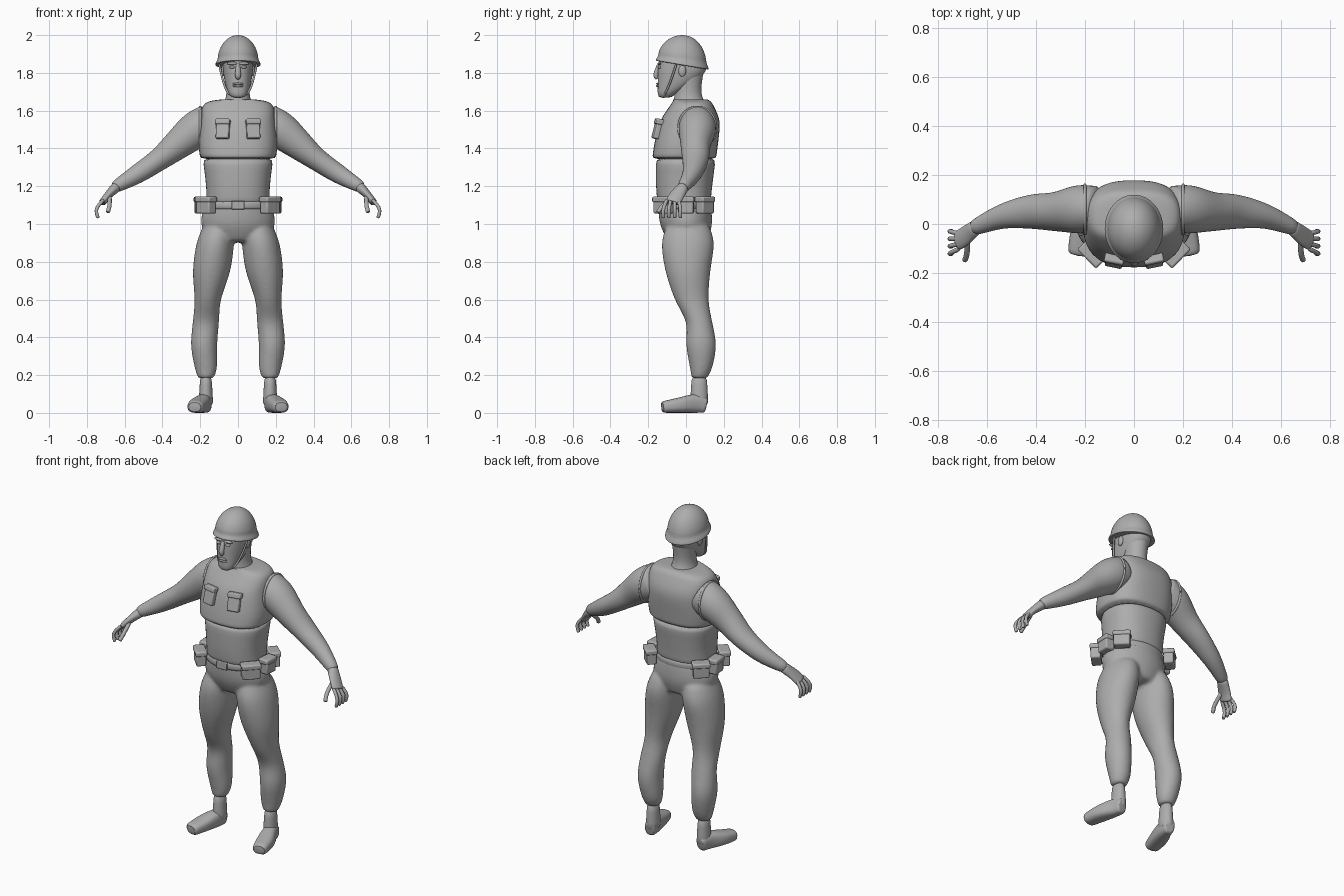
import bpy, bmesh, math
from mathutils import Vector, Matrix

if "Cube" in bpy.data.objects:
    bpy.data.objects.remove(bpy.data.objects["Cube"], do_unlink=True)

grey = bpy.data.materials.new("plain grey")
grey.use_nodes = True
colour = (.42, .42, .42, 1)
grey.diffuse_color = colour
grey.node_tree.nodes["Principled BSDF"].inputs["Base Color"].default_value = colour

SIDEWAYS = Vector((1, 0, 0))
BACKWARD = Vector((0, 1, 0))
UPWARD = Vector((0, 0, 1))


def flow(rows, steps=3):
    """Fill in sections along a smooth spline through the given ones."""
    points = [Vector(row) for row in rows]
    points = [points[0], *points, points[-1]]
    filled = []
    for a, b, c, d in zip(points, points[1:], points[2:], points[3:]):
        for i in range(steps):
            t = i / steps
            bend = (a * 2 - b * 5 + c * 4 - d) * t + (b * 3 - a - c * 3 + d) * t * t
            filled.append(b + ((c - a) + bend) * t / 2)
    return filled + [points[-1]]


def power(value, exponent):
    return math.copysign(abs(value) ** (2 / exponent), value)


def loft(bm, rows, across=SIDEWAYS, upright=False, sides=24, square=2):
    """Skin rounded sections: centre x, y, z, radius across, other radius."""
    rows = flow(rows)
    centres = [Vector(row[:3]) for row in rows]
    last = len(rows) - 1
    angles = [math.tau * i / sides for i in range(sides)]
    rings = []
    for i, centre in enumerate(centres):
        along = UPWARD
        if not upright:
            along = (centres[min(i + 1, last)] - centres[max(i - 1, 0)]).normalized()
        u = (across - along * across.dot(along)).normalized()
        v = along.cross(u) * rows[i][4]
        u = u * rows[i][3]
        rings.append([bm.verts.new(centre + u * power(math.cos(angle), square)
                                   + v * power(math.sin(angle), square)) for angle in angles])
    for lower, upper in zip(rings, rings[1:]):
        for i in range(sides):
            bm.faces.new((lower[i - 1], lower[i], upper[i], upper[i - 1]))
    bm.faces.new(rings[0])
    bm.faces.new(rings[-1])


def cord(bm, points, radius, across=SIDEWAYS):
    """Round tube of even thickness."""
    loft(bm, [(*point, radius, radius) for point in points], across, sides=10)


def ball(bm, centre, size):
    place = Matrix.Translation(centre) @ Matrix.Diagonal((*size, 1))
    bmesh.ops.create_uvsphere(bm, u_segments=16, v_segments=10, radius=1, matrix=place)


def box(bm, centre, size, turn=0, tilt=0):
    place = Matrix.Translation(centre) @ Matrix.Rotation(turn, 4, "Z") @ Matrix.Rotation(tilt, 4, "X")
    bmesh.ops.create_cube(bm, size=1, matrix=place @ Matrix.Diagonal((*size, 1)))


def finish(name, bm, mirror=False, rounded=True, bevel=0, blend=0):
    """Turn a bmesh into a smooth-shaded object with its modifiers."""
    bmesh.ops.recalc_face_normals(bm, faces=bm.faces[:])
    mesh = bpy.data.meshes.new(name)
    bm.to_mesh(mesh)
    bm.free()
    mesh.materials.append(grey)
    part = bpy.data.objects.new(name, mesh)
    bpy.context.scene.collection.objects.link(part)
    bpy.ops.object.select_all(action="DESELECT")
    part.select_set(True)
    bpy.context.view_layer.objects.active = part
    bpy.ops.object.shade_smooth_by_angle(angle=math.radians(50))
    if mirror:
        part.modifiers.new("mirror", "MIRROR").use_mirror_merge = False
    if bevel:
        edge = part.modifiers.new("bevel", "BEVEL")
        edge.width, edge.segments = bevel, 2
    if rounded:
        part.modifiers.new("subdivide", "SUBSURF").render_levels = 1
    if blend:
        merge = part.modifiers.new("blend", "REMESH")
        merge.mode, merge.voxel_size, merge.use_smooth_shade = "VOXEL", blend, True
        soften = part.modifiers.new("soften", "SMOOTH")
        soften.factor, soften.iterations = .5, 5


# Trousers: pelvis and two legs blended into one skin
bm = bmesh.new()
loft(bm, [(0, -.01, 1.13, .17, .14), (0, 0, 1, .2, .14), (0, .01, .9, .14, .1)], upright=True)
leg = [(.1, .01, 1, .08, .11), (.12, .01, .9, .1, .14), (.14, .01, .75, .1, .12),
       (.16, .03, .6, .07, .09), (.17, .07, .48, .07, .07), (.18, .08, .36, .07, .08),
       (.17, .08, .24, .06, .06), (.17, .07, .18, .04, .04)]
for side in (1, -1):
    loft(bm, [(side * x, *rest) for x, *rest in leg], upright=True)
finish("trousers", bm, blend=.01)

# Boots: ankle shaft and turned-out foot
bm = bmesh.new()
loft(bm, [(.17, .07, .03, .04, .05), (.17, .07, .2, .03, .04)], upright=True)
loft(bm, [(.17, .11, .04, .03, .04), (.18, .05, .05, .04, .05),
          (.21, -.04, .04, .05, .04), (.23, -.13, .03, .04, .03)], square=2.6)
finish("boots", bm, mirror=True)

# Shirt below the vest
bm = bmesh.new()
loft(bm, [(0, -.01, 1.1, .17, .14), (0, -.01, 1.2, .17, .15), (0, 0, 1.36, .19, .16)], upright=True, square=2.3)
finish("shirt", bm)

# Vest with flat shoulders
bm = bmesh.new()
loft(bm, [(0, -.01, 1.34, .2, .17), (0, 0, 1.42, .21, .17), (0, .02, 1.54, .2, .16),
          (0, .03, 1.62, .19, .12), (0, .03, 1.65, .15, .1), (0, .02, 1.66, .08, .09)], upright=True, square=2.6)
finish("vest", bm)

# Arm openings of the vest
bm = bmesh.new()
turns = [math.tau * i / 12 for i in range(13)]
cord(bm, [(.2, .06 + .1 * math.cos(t), 1.51 + .11 * math.sin(t)) for t in turns], .007)
finish("vest_arm_openings", bm, mirror=True)

# Sleeved arms
bm = bmesh.new()
loft(bm, [(.14, .06, 1.54, .09, .1), (.22, .06, 1.5, .1, .1), (.32, .05, 1.42, .08, .08),
          (.42, .05, 1.34, .07, .06), (.54, .03, 1.26, .05, .05), (.66, -.02, 1.19, .03, .03)], BACKWARD)
finish("arms", bm, mirror=True)

# Hands: palm, four fingers and thumb
bm = bmesh.new()
loft(bm, [(.64, -.01, 1.2, .03, .03), (.69, -.05, 1.15, .04, .02), (.72, -.07, 1.11, .04, .02)], BACKWARD)
for i in range(4):
    spread = -.03 * (i + 1)
    cord(bm, [(.71, -.04 - .02 * i, 1.13), (.75, spread, 1.08), (.74, spread, 1.03)], .01)
cord(bm, [(.68, -.06, 1.15), (.68, -.12, 1.1), (.69, -.15, 1.06)], .012)
finish("hands", bm, mirror=True)

# Neck and head
bm = bmesh.new()
loft(bm, [(0, .02, 1.63, .08, .09), (0, .01, 1.7, .06, .07), (0, .02, 1.84, .07, .08)], upright=True)
finish("neck", bm)
bm = bmesh.new()
loft(bm, [(0, -.11, 1.67, .03, .03), (0, -.1, 1.69, .05, .05), (0, -.05, 1.75, .07, .1),
          (0, -.02, 1.82, .08, .13), (0, -.02, 1.9, .08, .12)], upright=True, square=2.3)
finish("head", bm)

# Nose, lips, brows, eyes and ears
bm = bmesh.new()
loft(bm, [(0, -.14, 1.85, .01, .01), (0, -.16, 1.79, .016, .014), (0, -.15, 1.77, .01, .01)])
finish("nose", bm)
bm = bmesh.new()
for z in (1.73, 1.742):
    ball(bm, (0, -.15, z), (.03, .008, .006))
finish("lips", bm, rounded=False)
bm = bmesh.new()
ball(bm, (.03, -.14, 1.85), (.03, .01, .008))
finish("brows", bm, mirror=True, rounded=False)
bm = bmesh.new()
ball(bm, (.03, -.14, 1.83), (.015, .01, .008))
finish("eyes", bm, mirror=True, rounded=False)
bm = bmesh.new()
ball(bm, (.08, -.02, 1.81), (.01, .02, .03))
finish("ears", bm, mirror=True, rounded=False)

# Helmet: dome on a flared rim, sheared so that the back sits lower
bm = bmesh.new()
dome = [(0, -.02, -.01, .12, .14), (0, -.02, 0, .12, .14)]
for i in range(9):
    angle = math.radians(10 * i + 5)
    dome.append((0, -.02, .14 * math.sin(angle) + .01, .11 * math.cos(angle), .13 * math.cos(angle)))
loft(bm, dome, upright=True)
for vert in bm.verts:
    height = vert.co.z / .15
    vert.co.z += 1.85 - .16 * (vert.co.y + .02) * (1 - height)
finish("helmet", bm)

# Chin strap
bm = bmesh.new()
cord(bm, [(.1, -.05, 1.85), (.08, -.08, 1.76), (.05, -.11, 1.69), (0, -.12, 1.67)], .006, BACKWARD)
finish("chin_strap", bm, mirror=True)

# Belt and buckle
bm = bmesh.new()
loft(bm, [(0, -.01, z, .19, .145) for z in (1.07, 1.13)], upright=True)
finish("belt", bm)
bm = bmesh.new()
box(bm, (0, -.155, 1.1), (.07, .014, .045))
finish("buckle", bm, rounded=False, bevel=.004)

# Belt pouches, each with a flap
bm = bmesh.new()
for x, y, width, turn in ((.17, -.12, .1, .8), (.2, 0, .08, 1.5), (.17, .1, .09, 2.4)):
    box(bm, (x, y, 1.1), (width, .055, .09), turn)
    box(bm, (x, y, 1.13), (width + .01, .065, .03), turn)
finish("belt_pouches", bm, mirror=True, rounded=False, bevel=.008)

# Chest pockets, each with a flap
bm = bmesh.new()
box(bm, (.08, -.15, 1.5), (.07, .035, .1), turn=.2, tilt=-.25)
box(bm, (.08, -.14, 1.54), (.08, .045, .03), turn=.2, tilt=-.25)
finish("chest_pockets", bm, mirror=True, rounded=False, bevel=.007)
